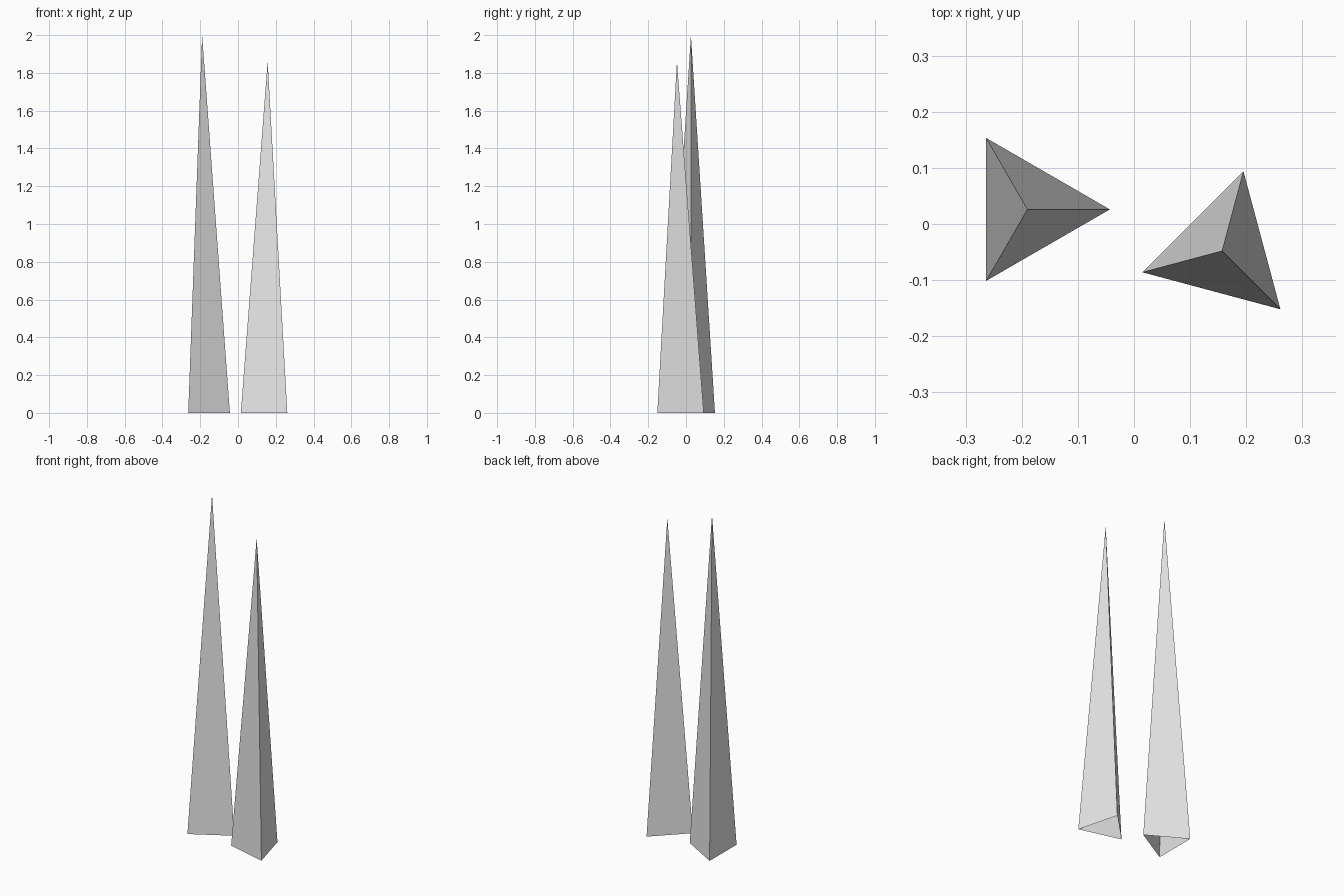
import bpy
import math

default_cube = bpy.data.objects.get("Cube")
if default_cube:
    bpy.data.objects.remove(default_cube, do_unlink=True)

# Single plain grey
grey = bpy.data.materials.new("plain grey")
grey.use_nodes = True
colour = (0.8, 0.8, 0.8, 1)
grey.diffuse_color = colour
grey.node_tree.nodes["Principled BSDF"].inputs["Base Color"].default_value = colour

RADIUS = 0.147


def spike(name, x, y, height, turn):
    """Three-sided spike, open underneath, with one corner at angle turn."""
    corners = []
    for i in range(3):
        a = math.radians(turn + 120 * i)
        corners.append((x + RADIUS * math.cos(a), y + RADIUS * math.sin(a), 0))
    mesh = bpy.data.meshes.new(name)
    mesh.from_pydata(corners + [(x, y, height)], [],
                     [(i, (i + 1) % 3, 3) for i in range(3)])
    mesh.materials.append(grey)
    obj = bpy.data.objects.new(name, mesh)
    bpy.context.collection.objects.link(obj)


spike("tall_spike", -0.19, 0.026, 2.0, 0)
spike("short_spike", 0.157, -0.048, 1.86, 75)
